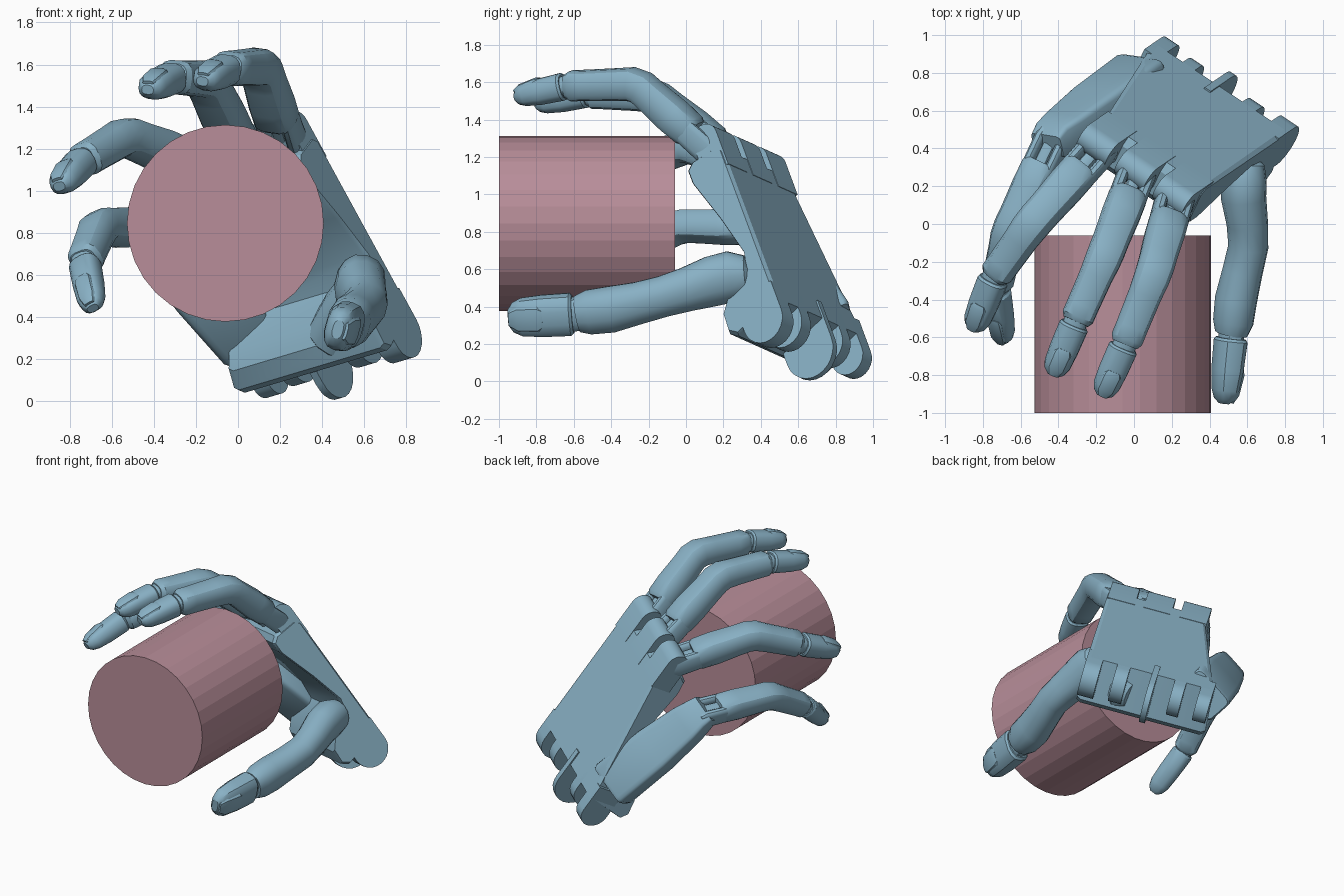
import bpy, bmesh, math
from mathutils import Vector as V3

if "Cube" in bpy.data.objects:
    bpy.data.objects.remove(bpy.data.objects["Cube"])


def material(name, rgb):
    m = bpy.data.materials.new(name)
    m.diffuse_color = (*rgb, 1)
    m.use_nodes = True
    m.node_tree.nodes["Principled BSDF"].inputs["Base Color"].default_value = m.diffuse_color
    return m


BLUE = material("blue", (0.25, 0.44, 0.56))
PINK = material("pink", (0.48, 0.27, 0.32))


def finish(bm, name, mat=BLUE, angle=32):
    bmesh.ops.recalc_face_normals(bm, faces=bm.faces)
    me = bpy.data.meshes.new(name)
    bm.to_mesh(me)
    bm.free()
    ob = bpy.data.objects.new(name, me)
    bpy.context.collection.objects.link(ob)
    me.materials.append(mat)
    bpy.context.view_layer.objects.active = ob
    bpy.ops.object.select_all(action='DESELECT')
    ob.select_set(True)
    bpy.ops.object.shade_smooth_by_angle(angle=math.radians(angle))
    return ob


def skin(rings, name, angle=32):
    """Bridge closed rings of equal length and cap both ends."""
    bm = bmesh.new()
    vs = [[bm.verts.new(p) for p in r] for r in rings]
    n = len(vs[0])
    for a, b in zip(vs, vs[1:]):
        for i in range(n):
            bm.faces.new((a[i], a[(i + 1) % n], b[(i + 1) % n], b[i]))
    bm.faces.new(vs[0])
    bm.faces.new(vs[-1])
    return finish(bm, name, angle=angle)


def limb(name, stations, up, power=2.6, n=14):
    """Rounded tube through (point, half width, half height) stations."""
    pts = [V3(s[0]) for s in stations]
    rings = []
    for i, (_, w, h) in enumerate(stations):
        t = (pts[min(i + 1, len(pts) - 1)] - pts[max(i - 1, 0)]).normalized()
        u = (up - t * up.dot(t)).normalized()
        s = t.cross(u)
        ring = []
        for k in range(n):
            c, d = math.cos(2 * math.pi * k / n), math.sin(2 * math.pi * k / n)
            e = 2 / power
            ring.append(pts[i] + s * w * math.copysign(abs(c) ** e, c)
                        + u * h * math.copysign(abs(d) ** e, d))
        rings.append(ring)
    return skin(rings, name)


# Palm frame: U to the fingers, S to the little finger, N to the grip side
ORIGIN = V3((0.88, 0.53, 0.33))
U = V3((-0.53, -0.36, 0.97)).normalized()
S = V3((-0.73, 0.45, -0.16))
S = (S - U * S.dot(U)).normalized()
N = U.cross(S)


def P(a, b, c):
    return ORIGIN + U * a + S * b + N * c


# Held cylinder
bm = bmesh.new()
bmesh.ops.create_cone(bm, cap_ends=True, segments=32, radius1=0.468, radius2=0.468, depth=0.94)
held = finish(bm, "held_cylinder", PINK, 5)
held.rotation_euler = (math.pi / 2, 0, 0)
held.location = (-0.06, -0.53, 0.845)

# Palm body: side profile swept across the hand, narrowing to the knuckles
profile = [(0.14, 0.0), (1.1, 0.0), (1.13, 0.05), (1.13, 0.2), (1.1, 0.24), (1.02, 0.24),
           (0.75, 0.16), (0.5, 0.1), (0.38, 0.12), (0.29, 0.28), (0.22, 0.34), (0.12, 0.345), (0.08, 0.3)]
rings = []
for f in (0, 0.03, 0.97, 1):
    inset = 0.012 if f in (0, 1) else 0
    rings.append([P(a + (inset if a < 0.5 else -inset), f * (0.91 - 0.22 * max(0, a)),
                    c + (inset if c < 0.05 else -inset)) for a, c in profile])
skin(rings, "palm", 25)


def tab(name, b0, b1, a, c, r, tail):
    """Rounded hinge tab, round at (a, c), running along the palm to tail."""
    sign = 1 if a > tail else -1
    out = [(tail, c - r), (tail, c + r)]
    out += [(a + sign * r * math.sin(t), c + r * math.cos(t))
            for t in [math.pi * k / 12 for k in range(13)]]
    skin([[P(x, b, y) for x, y in out] for b in (b0, b1)], name, 25)


# Wrist hinge tabs
for i, (b0, b1, a, c, r) in enumerate([(0, 0.11, 0.07, 0.125, 0.125), (0.21, 0.3, 0.1, 0.125, 0.125),
                                       (0.45, 0.49, 0.01, 0.14, 0.15), (0.61, 0.69, 0.09, 0.115, 0.115),
                                       (0.79, 0.88, 0.05, 0.1, 0.1)]):
    tab(f"wrist_tab_{i + 1}", b0, b1, a, c, r, 0.25)

# Knuckle tabs
KNUCKLES = (0.1, 0.35, 0.6)
for i, b in enumerate(KNUCKLES):
    tab(f"knuckle_tab_{i + 1}", b - 0.095, b + 0.095, 1.21, 0.075, 0.078, 1.0)


def tip(name, dip, end, up, w, h):
    """Fingertip with a neck, rounded end and nail."""
    d = end - dip
    at = lambda t: dip + d * t
    u = (up - d * up.dot(d) / d.length_squared).normalized()
    limb(name + "_joint", [(at(-0.25), w * .8, h * .75), (at(0.25), w * .8, h * .75)], up)
    limb(name + "_tip", [(at(.04), w * .88, h * .88), (at(.08), w, h), (at(.5), w * .98, h * .95),
                         (at(.8), w * .9, h * .8), (at(.93), w * .7, h * .6), (at(1), w * .38, h * .3)], up)
    off = lambda t, k: at(t) + u * h * k
    limb(name + "_nail", [(off(.48, .78), w * .45, .016), (off(.55, .79), w * .6, .02),
                          (off(.85, .6), w * .58, .02), (off(.98, .42), w * .35, .012)], up, n=10)


def finger(name, root, pip, dip, end, k=1.0):
    root, pip, dip, end = map(V3, (root, pip, dip, end))
    up = (pip - (root + dip) / 2).normalized()
    d1, d2 = pip - root, dip - pip
    side = d1.cross(up).normalized()
    # forked hinge at the knuckle
    for j in (-1, 1):
        o = root + side * j * 0.07 * k
        limb(f"{name}_fork_{'l' if j < 0 else 'r'}",
             [(o - d1 * .08, .026 * k, .05 * k), (o, .032 * k, .072 * k), (o + d1 * .36, .03 * k, .068 * k)],
             up, 3)
    limb(name + "_tongue", [(root - d1 * .1, .035, .04), (root + d1 * .4, .035, .04)], up, 4)
    # bent main length
    limb(name + "_body", [
        (root + d1 * .24, .09 * k, .075 * k), (root + d1 * .29, .104 * k, .092 * k),
        (root + d1 * .5, .104 * k, .097 * k), (root + d1 * .8, .098 * k, .09 * k),
        (pip - d1 * .06, .098 * k, .09 * k), (pip + d2 * .08, .096 * k, .09 * k),
        (pip + d2 * .3, .09 * k, .086 * k), (pip + d2 * .75, .087 * k, .082 * k),
        (pip + d2 * .92, .087 * k, .082 * k), (pip + d2 * .99, .07 * k, .066 * k)], up, 3)
    tip(name, dip, end, up, .08 * k, .075 * k)


k1, k2, k3 = (P(1.19, b, 0.11) for b in KNUCKLES)
finger("index_finger", k1, (0.105, -0.26, 1.59), (-0.05, -0.64, 1.58), (-0.17, -0.91, 1.52))
finger("middle_finger", k2, (-0.155, -0.17, 1.53), (-0.31, -0.52, 1.54), (-0.43, -0.8, 1.48))
finger("ring_finger", k3, (-0.54, 0.0, 1.26), (-0.74, -0.28, 1.14), (-0.85, -0.56, 1.02))
little = V3((-0.43, 0.44, 0.82))
finger("little_finger", little, (-0.66, -0.04, 0.83), (-0.73, -0.34, 0.66), (-0.69, -0.62, 0.44), 0.93)

# Hinged outer edge of the hand that carries the little finger
start = P(0.26, 0.82, 0.12)
d = little - start
limb("little_finger_base", [(start, .15, .1), (start + d * .03, .16, .11), (start + d * .5, .155, .11),
                            (start + d * .85, .13, .1), (start + d * .98, .11, .095),
                            (start + d * 1.06, .1, .06)], S * 0.6 - N, 7, 20)

# Thumb
thumb_up = V3((0.9, -0.1, -0.25))
limb("thumb_base", [((.44, .52, .27), .1, .1), ((.47, .48, .31), .15, .14), ((.53, .36, .44), .14, .13),
                    ((.57, .28, .52), .11, .11)], thumb_up, 2.2)
limb("thumb_body", [((.59, .35, .57), .06, .06), ((.59, .32, .565), .11, .1), ((.58, .24, .56), .14, .12),
                    ((.58, .14, .535), .138, .118), ((.6, 0, .49), .12, .108), ((.605, -.12, .455), .112, .105),
                    ((.575, -.25, .42), .115, .105), ((.54, -.4, .385), .127, .11),
                    ((.525, -.52, .37), .122, .105), ((.515, -.58, .36), .1, .085)], thumb_up, 2.2)
tip("thumb", V3((.515, -.59, .36)), V3((.475, -.95, .34)), thumb_up, .117, .085)
